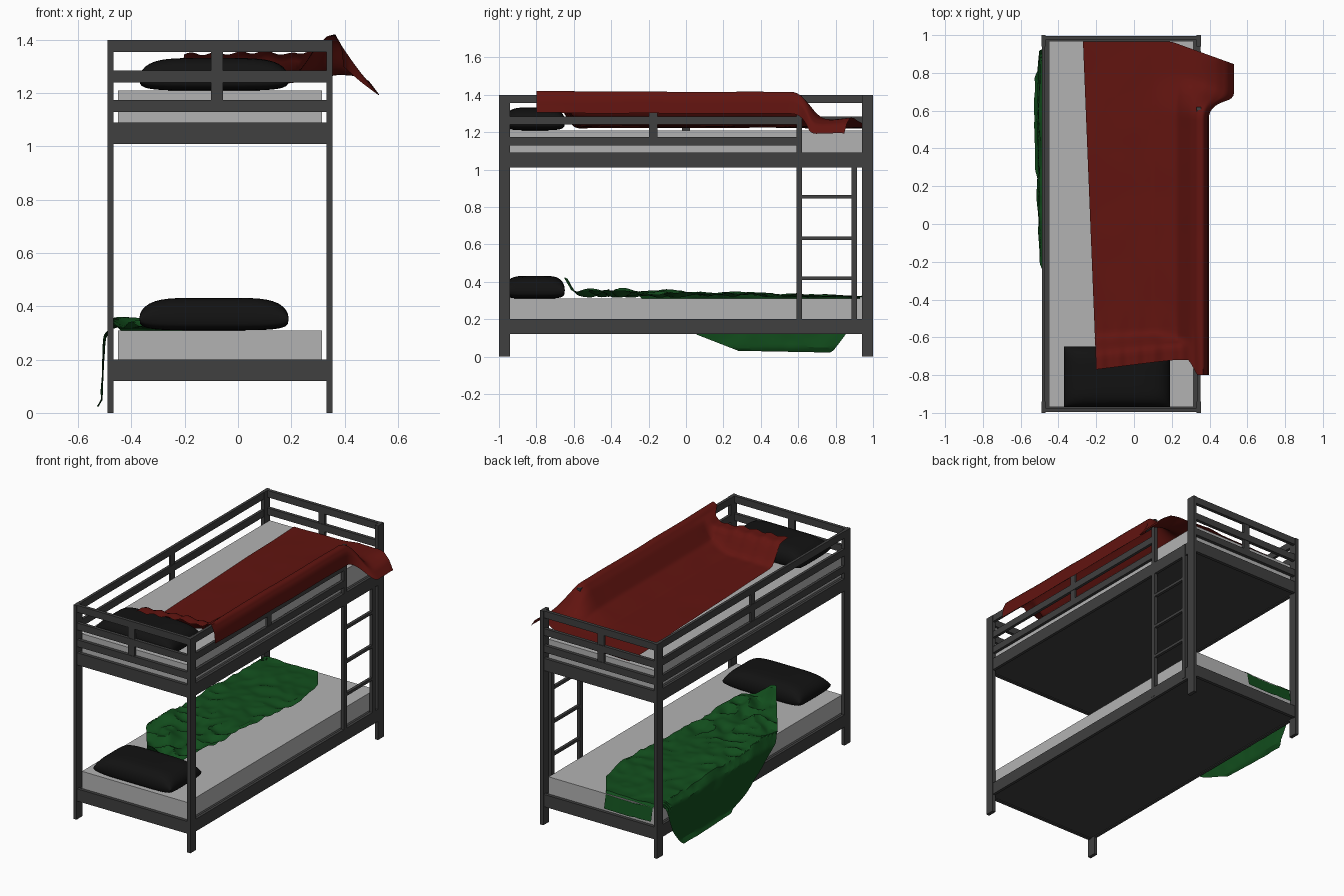
import bpy, bmesh, math
from mathutils import Vector, noise

if "Cube" in bpy.data.objects:
    bpy.data.objects.remove(bpy.data.objects["Cube"])


def material(name, rgb):
    m = bpy.data.materials.new(name)
    m.diffuse_color = (*rgb, 1)
    m.use_nodes = True
    m.node_tree.nodes["Principled BSDF"].inputs["Base Color"].default_value = m.diffuse_color
    return m


DARK = material("dark_wood", (0.05, 0.05, 0.05))
PALE = material("mattress_grey", (0.45, 0.45, 0.45))
BLACK = material("pillow_black", (0.006, 0.006, 0.006))
RED = material("blanket_red", (0.12, 0.007, 0.005))
GREEN = material("blanket_green", (0.006, 0.075, 0.012))


def finish(name, bm, mat, angle=None):
    bmesh.ops.recalc_face_normals(bm, faces=bm.faces)
    me = bpy.data.meshes.new(name)
    bm.to_mesh(me)
    bm.free()
    me.materials.append(mat)
    ob = bpy.data.objects.new(name, me)
    bpy.context.collection.objects.link(ob)
    if angle:
        bpy.context.view_layer.objects.active = ob
        ob.select_set(True)
        bpy.ops.object.shade_smooth_by_angle(angle=math.radians(angle))
        ob.select_set(False)
    return ob


def box(name, x, y, z, mat=DARK):
    bm = bmesh.new()
    bmesh.ops.create_cube(bm, size=1)
    for v in bm.verts:
        v.co = Vector([(a + b) / 2 + c * (b - a) for (a, b), c in zip((x, y, z), v.co)])
    return finish(name, bm, mat)


def add_grid(bm, f, nu, nv):
    vs = [[bm.verts.new(f(i / nu, j / nv)) for i in range(nu + 1)] for j in range(nv + 1)]
    for j in range(nv):
        for i in range(nu):
            bm.faces.new((vs[j][i], vs[j][i + 1], vs[j + 1][i + 1], vs[j + 1][i]))


def interp(t, pts):
    if t <= pts[0][0]:
        return pts[0][1]
    for (a, p), (b, q) in zip(pts, pts[1:]):
        if t <= b:
            return p + (q - p) * (t - a) / (b - a)
    return pts[-1][1]


def smooth(a, b, t):
    t = min(1, max(0, (t - a) / (b - a)))
    return t * t * (3 - 2 * t)


# frame dimensions
XL, XR = (-0.49, -0.468), (0.332, 0.355)
SL, SR = (-0.488, -0.47), (0.334, 0.353)
BEAMS = [(0.12, 0.2), (1.01, 1.09)]
GUARDS = [(1.13, 1.175), (1.24, 1.285), (1.355, 1.4)]

# corner posts and end rails
for end, s in (("front", -1), ("back", 1)):
    for side, x in (("left", XL), ("right", XR)):
        box(f"{end}_{side}_post", x, sorted((s, s * 0.94)), (0, 1.4))
    y = sorted((s * 0.995, s * 0.973))
    for i, z in enumerate(BEAMS + GUARDS):
        box(f"{end}_rail_{i}", (-0.468, 0.332), y, z)
    box(f"{end}_guard_slat", (-0.101, -0.056), sorted((s * 0.992, s * 0.976)), (1.13, 1.4))

# side beams and guard rails
for side, x, y1 in (("left", SL, 0.94), ("right", SR, 0.59)):
    for i, z in enumerate(BEAMS):
        box(f"{side}_beam_{i}", x, (-0.94, 0.94), z)
    for i, z in enumerate(GUARDS):
        box(f"{side}_guard_rail_{i}", x, (-0.94, y1), z)
    mid = (y1 - 0.94) / 2
    box(f"{side}_guard_slat", (x[0] + 0.003, x[1] - 0.003), (mid - 0.022, mid + 0.022), (1.13, 1.4))

# ladder
box("ladder_tall_post", XR, (0.59, 0.62), (0.135, 1.4))
box("ladder_short_post", XR, (0.885, 0.915), (0.135, 1.09))
for i, z in enumerate((0.41, 0.623, 0.845)):
    box(f"ladder_rung_{i}", SR, (0.62, 0.885), (z, z + 0.018))


# bases, mattresses and pillows
def pillow(name, z0):
    def sheet(s, height, power):
        def f(u, v):
            a, b = (math.sin(math.pi / 2 * (2 * t - 1)) for t in (u, v))
            k = max(0, (1 - abs(a) ** 5) * (1 - abs(b) ** 5)) ** power
            return (-0.09 + 0.28 * a, -0.808 + 0.16 * b, z0 + 0.045 + s * height * k)
        return f
    bm = bmesh.new()
    add_grid(bm, sheet(1, 0.077, 0.5), 24, 24)
    add_grid(bm, sheet(-1, 0.045, 0.25), 24, 24)
    bmesh.ops.remove_doubles(bm, verts=bm.verts, dist=0.0005)
    finish(name, bm, BLACK, 50)


for label, z in (("lower", 0.12), ("upper", 1.01)):
    top = 0.31 if label == "lower" else 1.21
    box(f"{label}_bed_base", (-0.47, 0.334), (-0.973, 0.973), (z + 0.005, z + 0.075))
    box(f"{label}_mattress", (-0.45, 0.315), (-0.97, 0.97), (z + 0.075, top), PALE)
    pillow(f"{label}_pillow", top)


# red blanket: thrown over the guard rail, hanging out above the ladder
def red(u, v):
    y = -0.77 + 1.735 * v
    xl = -0.2 - 0.07 * v
    zb = 1.345 - 0.123 * smooth(-0.7, -0.58, y)
    over = [(0, (xl, zb)), (0.45, (0.1, zb + 0.01)), (0.62, (0.23, max(zb, 1.28))),
            (0.74, (0.3, 1.38)), (0.82, (0.335, 1.413)), (0.88, (0.365, 1.417)),
            (0.93, (0.388, 1.38)), (1, (0.396, 1.3))]
    flap = [(0, (xl, 1.22)), (0.45, (0.1, 1.225)), (0.62, (0.23, 1.24)),
            (0.74, (0.31, 1.26)), (0.82, (0.38, 1.275)), (0.88, (0.44, 1.27)),
            (0.93, (0.49, 1.24)), (1, (0.53, 1.185))]
    t = smooth(0.56, 0.82, y)
    P = [interp(u, [(k, p[c]) for k, p in prof]) for prof in (over, flap) for c in (0, 1)]
    x, z = P[0] + (P[2] - P[0]) * t, P[1] + (P[3] - P[1]) * t
    front = 1 - smooth(-0.77, -0.45, y)
    y += front * interp(u, [(0, 0), (0.6, 0.05), (0.72, 0.05), (0.82, -0.03), (1, -0.03)])
    y -= t * max(0, x - 0.2) * 0.36
    n = noise.noise(Vector((x * 7, y * 5, 1.3)))
    z += (0.003 + 0.02 * t * smooth(0.2, 0.5, x)) * n
    z += 0.006 * front * math.sin(u * 45)
    return (x, y, min(z, 1.42))


bm = bmesh.new()
add_grid(bm, red, 60, 80)
finish("red_blanket", bm, RED, 60)

# green blanket: crumpled over the lower bed, sliding off the left side
RIGHT = [(-0.65, -0.16), (-0.58, 0), (0, 0.02), (0.55, 0.07), (0.8, 0.02), (0.97, -0.1)]
LEFT = [(-0.65, -0.2), (-0.25, -0.49), (0.06, -0.7), (0.28, -0.79), (0.78, -0.8),
        (0.86, -0.69), (0.93, -0.48), (0.97, -0.44)]


def green(u, v):
    y = -0.65 + 1.64 * v
    s = interp(y, RIGHT) * (1 - u) + interp(y, LEFT) * u
    drop = max(0, -0.47 - s)
    p = Vector((s * 6, y * 6, 4.2))
    n = noise.noise(p) + 0.5 * noise.noise(p * 2.3)
    ridge = 1 - abs(noise.noise(p * 1.4 + Vector((3, 1, 0)))) * 2
    amp = interp(y, [(-0.65, 0.045), (-0.3, 0.045), (0.2, 0.03), (0.9, 0.012)])
    bed = 0.317 + amp * max(0, 0.55 * ridge + 0.5 * n + 0.25)
    bed += 0.07 * (1 - smooth(-0.65, -0.58, y)) - 0.1 * smooth(0.965, 0.99, y)
    hang = smooth(0, 0.05, drop)
    x = max(s, -0.47) - 0.027 * hang - drop * 0.05 + hang * 0.008 * n
    x = min(x, -0.494) if drop > 0.05 else x
    x -= 0.015 * smooth(0.3, 0.33, drop)
    z = bed * (1 - hang) + 0.335 * hang - drop * 0.95
    return (max(x, -0.53), y, max(z, 0.02))


bm = bmesh.new()
add_grid(bm, green, 60, 90)
finish("green_blanket", bm, GREEN, 25)
